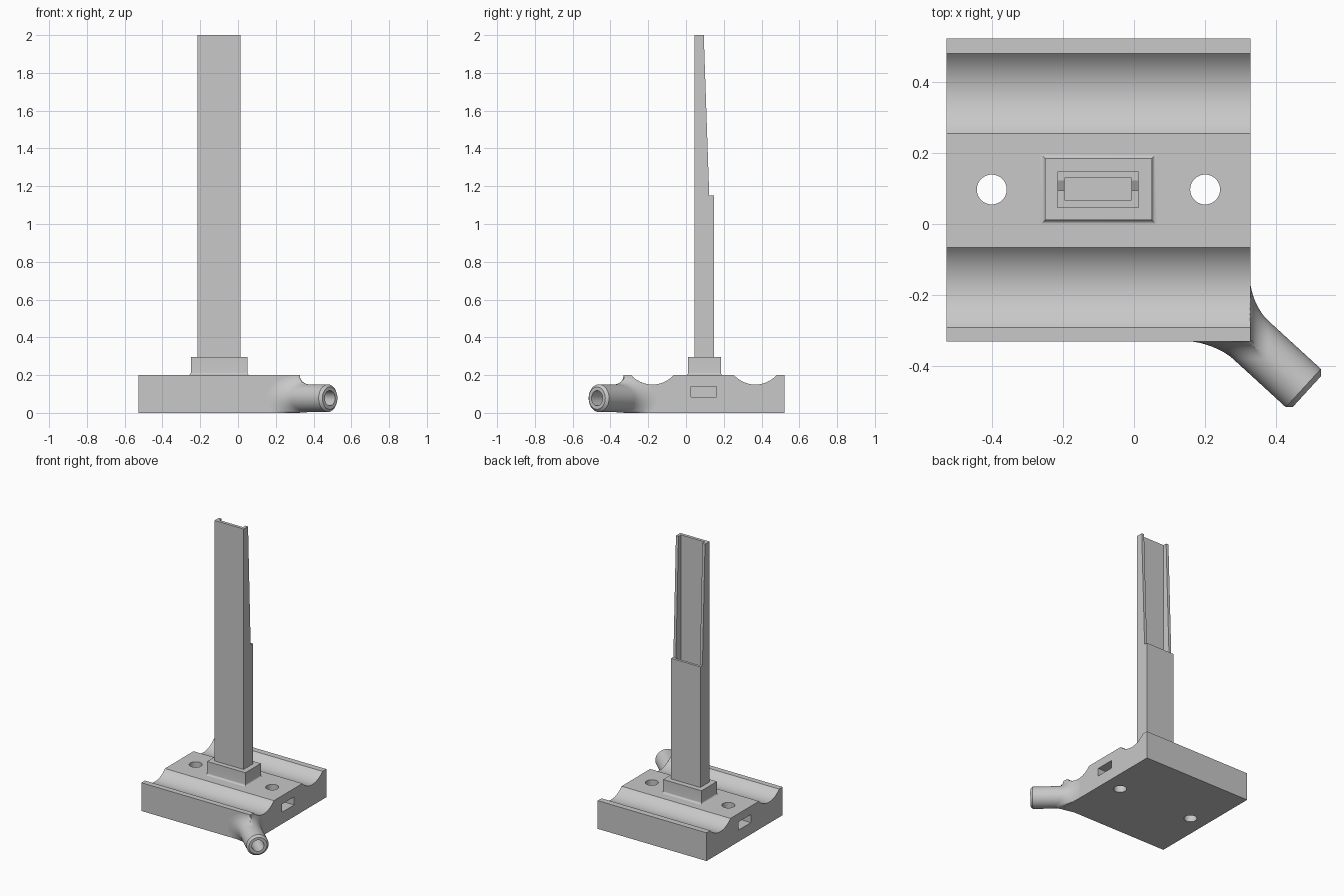
import bpy, bmesh, math
from mathutils import Vector

cube = bpy.data.objects.get("Cube")
if cube:
    bpy.data.objects.remove(cube)

grey = bpy.data.materials.new("light_grey")
grey.use_nodes = True
COLOUR = (0.58, 0.58, 0.58, 1)
grey.diffuse_color = COLOUR
grey.node_tree.nodes["Principled BSDF"].inputs["Base Color"].default_value = COLOUR

X0, X1, Y0, Y1, TOP = -0.527, 0.327, -0.33, 0.522, 0.2
MID_Y = 0.097


def loft(name, rings):
    """Skin closed rings of equal length and cap both ends."""
    bm = bmesh.new()
    rows = [[bm.verts.new(p) for p in ring] for ring in rings]
    n = len(rows[0])
    for a, b in zip(rows, rows[1:]):
        for i in range(n):
            j = (i + 1) % n
            bm.faces.new((a[i], a[j], b[j], b[i]))
    bm.faces.new(rows[0])
    bm.faces.new(rows[-1])
    bmesh.ops.recalc_face_normals(bm, faces=bm.faces)
    mesh = bpy.data.meshes.new(name)
    bm.to_mesh(mesh)
    bm.free()
    mesh.materials.append(grey)
    obj = bpy.data.objects.new(name, mesh)
    bpy.context.collection.objects.link(obj)
    return obj


def extrude_x(name, profile, xa, xb):
    return loft(name, [[(x, y, z) for y, z in profile] for x in (xa, xb)])


def rect(xa, xb, ya, yb, z):
    return [(xa, ya, z), (xb, ya, z), (xb, yb, z), (xa, yb, z)]


def box(name, xa, xb, ya, yb, za, zb):
    return loft(name, [rect(xa, xb, ya, yb, z) for z in (za, zb)])


def activate(obj):
    bpy.ops.object.select_all(action='DESELECT')
    obj.select_set(True)
    bpy.context.view_layer.objects.active = obj


def cut(obj, cutter):
    cutter.hide_render = True
    mod = obj.modifiers.new("cut", 'BOOLEAN')
    mod.operation = 'DIFFERENCE'
    mod.solver = 'EXACT'
    mod.object = cutter
    activate(obj)
    bpy.ops.object.modifier_apply(modifier=mod.name)
    bpy.data.objects.remove(cutter)


def smooth(obj, angle=30):
    activate(obj)
    bpy.ops.object.shade_smooth_by_angle(angle=math.radians(angle))


# Base block with two shallow round grooves
HALF, DEPTH = 0.1125, 0.05
GROOVE_R = (HALF ** 2 + DEPTH ** 2) / (2 * DEPTH)
GROOVES = (-0.178, 0.367)


def base_height(y):
    for c in GROOVES:
        if abs(y - c) < HALF:
            return TOP - DEPTH + GROOVE_R - math.sqrt(GROOVE_R ** 2 - (y - c) ** 2)
    return TOP


profile = [(Y1, 0), (Y0, 0), (Y0, TOP)]
for c in GROOVES:
    for i in range(25):
        y = c - HALF + 2 * HALF * i / 24
        profile.append((y, base_height(y)))
profile.append((Y1, TOP))
base = extrude_x("base", profile, X0, X1)

# Screw holes and side slots
for x in (-0.4, 0.2):
    ring = [(0.042 * math.cos(t), 0.042 * math.sin(t))
            for t in (math.tau * i / 40 for i in range(40))]
    cut(base, loft("hole_cutter", [[(x + u, MID_Y + v, z) for u, v in ring]
                                   for z in (-0.1, 0.3)]))
for x in (X0, X1):
    cut(base, box("slot_cutter", x - 0.08, x + 0.08, 0.026, 0.162, 0.083, 0.14))
smooth(base)

# Collar with a concave fillet where it meets the base
FILLET = 0.013
rings = []
for i in range(7):
    a = math.pi / 2 * i / 6
    grow = FILLET * (1 - math.sin(a))
    rings.append(rect(-0.25 - grow, 0.05 + grow, 0.011 - grow, 0.184 + grow,
                      TOP + FILLET * (1 - math.cos(a))))
rings.insert(0, [(x, y, TOP - 0.01) for x, y, z in rings[0]])
rings.append(rect(-0.25, 0.05, 0.011, 0.184, 0.295))
smooth(loft("collar", rings))

# Post: closed tube below, open tapering channel above
post = extrude_x("post", [(0.045, 0.25), (0.147, 0.25), (0.147, 1.15), (0.123, 1.15),
                          (0.094, 2.0), (0.045, 2.0)], -0.215, 0.013)
cut(post, box("channel_cutter", -0.195, -0.007, 0.067, 0.129, 0.3, 2.1))

# Hollow pipe leaving the corner, flared into both walls
ANGLE = math.radians(-42.5)
axis = Vector((math.cos(ANGLE), math.sin(ANGLE), 0))
side = Vector((-axis.y, axis.x, 0))
start = Vector((0.275, -0.277, 0.078))
R, FLARE, LENGTH, SEG = 0.073, 0.05, 0.287, 64


def wall_point(t, r, d):
    """Point on a pipe line at distance d outside the nearest wall."""
    p = start + side * (r * math.cos(t)) + Vector((0, 0, r * math.sin(t)))
    s = min((X1 + d - p.x) / axis.x, (Y0 - d - p.y) / axis.y)
    p += axis * s
    p.z = max(0.001, min(p.z, base_height(p.y)))
    return p


def pipe_ring(r, s):
    return [start + axis * s + side * (r * math.cos(t)) + Vector((0, 0, r * math.sin(t)))
            for t in turns]


turns = [math.tau * i / SEG for i in range(SEG)]
rings = [[wall_point(t, R, -0.02) for t in turns]]
for i in range(9):
    a = math.pi / 2 * i / 8
    rings.append([wall_point(t, R + FLARE * (1 - math.sin(a)), FLARE * (1 - math.cos(a)))
                  for t in turns])
for r, s in ((R, LENGTH - 0.014), (R - 0.014, LENGTH), (0.04, LENGTH), (0.04, 0.05)):
    rings.append(pipe_ring(r, s))
smooth(loft("pipe", rings))
